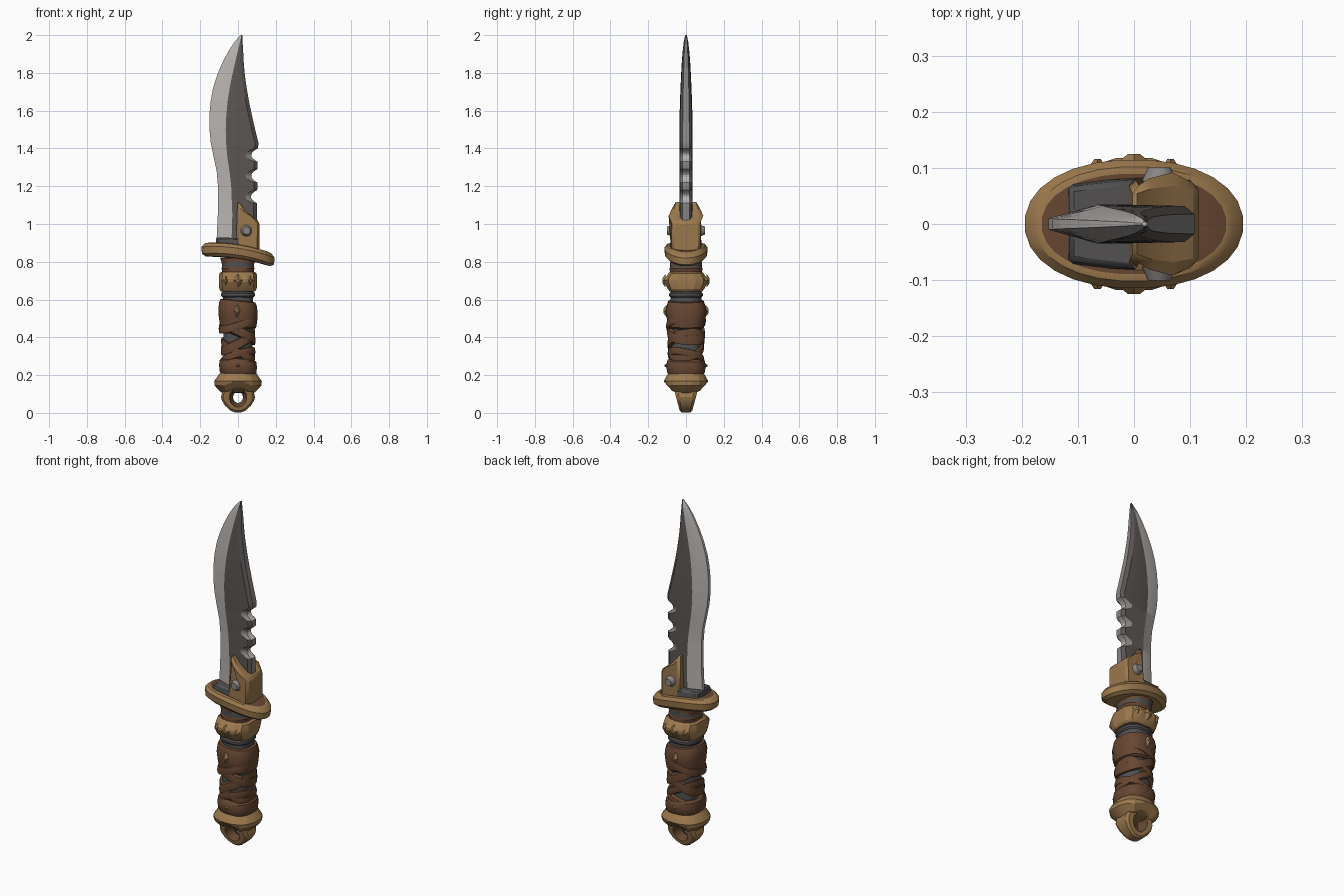
import bpy, bmesh, math
from mathutils import Matrix

if "Cube" in bpy.data.objects:
    bpy.data.objects.remove(bpy.data.objects["Cube"])


def mat(name, r, g, b):
    m = bpy.data.materials.new(name)
    m.diffuse_color = (r, g, b, 1)
    m.use_nodes = True
    m.node_tree.nodes["Principled BSDF"].inputs["Base Color"].default_value = m.diffuse_color
    return m


TAN = mat("tan brass", 0.33, 0.19, 0.075)
BROWN = mat("brown leather", 0.135, 0.062, 0.032)
SLATE = mat("dark slate", 0.085, 0.082, 0.082)
DARK = mat("dark steel", 0.105, 0.092, 0.086)
LIGHT = mat("bright steel", 0.48, 0.45, 0.43)
MID = mat("grey steel", 0.25, 0.24, 0.235)


def finish(bm, name, mats, angle=32, bevel=0):
    bmesh.ops.recalc_face_normals(bm, faces=bm.faces)
    me = bpy.data.meshes.new(name)
    bm.to_mesh(me)
    bm.free()
    for m in mats:
        me.materials.append(m)
    me.shade_smooth()
    me.set_sharp_from_angle(angle=math.radians(angle))
    ob = bpy.data.objects.new(name, me)
    bpy.context.collection.objects.link(ob)
    if bevel:
        b = ob.modifiers.new("bevel", 'BEVEL')
        b.width = bevel
        b.segments = 1
    return ob


def skin(bm, rings, caps=True, rule=None):
    """Join rings of points with quads; rule(ring, side) gives the material."""
    vs = [[bm.verts.new(p) for p in r] for r in rings]
    n = len(vs[0])
    for i in range(len(vs) - 1):
        for k in range(n):
            j = (k + 1) % n
            f = bm.faces.new((vs[i][k], vs[i][j], vs[i + 1][j], vs[i + 1][k]))
            if rule:
                f.material_index = rule(i, k)
    if caps:
        bm.faces.new(vs[0])
        bm.faces.new(vs[-1])


def lathe(name, prof, mats, n=20, e=2.5, zf=lambda x, y, i: 0, rule=None, angle=32):
    """Stack of rounded-box rings (z, rx, ry), shifted in z by zf."""
    rings = []
    for i, (z, rx, ry) in enumerate(prof):
        ring = []
        for k in range(n):
            a = 2 * math.pi * (k + 0.5) / n
            c, s = math.cos(a), math.sin(a)
            x = rx * math.copysign(abs(c) ** (2 / e), c)
            y = ry * math.copysign(abs(s) ** (2 / e), s)
            ring.append((x, y, z + zf(x, y, i)))
        rings.append(ring)
    bm = bmesh.new()
    skin(bm, rings, rule=rule)
    return finish(bm, name, mats, angle)


def prism(name, pts, mats, bevel=0):
    """Outline of (x, z, half depth) points extruded both ways in y."""
    bm = bmesh.new()
    skin(bm, [[(x, s * d, z) for x, z, d in pts] for s in (-1, 1)])
    return finish(bm, name, mats, bevel=bevel)


def lerp(tab, z):
    for (z0, *a), (z1, *b) in zip(tab, tab[1:]):
        if z <= z1:
            t = (z - z0) / (z1 - z0)
            return [p + (q - p) * t for p, q in zip(a, b)]
    return list(tab[-1][1:])


# Blade: z, cutting edge x, ridge x, spine x, half thickness
BLADE = [(0.88, -.115, -.035, .10, .035), (1.05, -.107, -.030, .10, .035),
         (1.20, -.106, -.036, .104, .035), (1.28, -.113, -.045, .104, .035),
         (1.36, -.130, -.057, .104, .035), (1.43, -.144, -.063, .108, .035),
         (1.50, -.151, -.065, .091, .035), (1.57, -.152, -.062, .075, .034),
         (1.65, -.145, -.055, .058, .032), (1.72, -.132, -.044, .046, .029),
         (1.79, -.110, -.030, .036, .026), (1.86, -.080, -.014, .030, .022),
         (1.92, -.048, .0, .027, .017), (1.97, -.014, .012, .024, .011),
         (2.0, .014, .018, .023, .004)]
NOTCHES = (1.365, 1.255, 1.145)


def notch(z):
    return max(max(0, 1 - (abs(z - c) / 0.036) ** 2) for c in NOTCHES)


zs = [0.88 + 0.01 * i for i in range(113)]
rings = []
for z in zs:
    e, r, s, t = lerp(BLADE, z)
    cut = notch(z)
    s -= 0.034 * cut
    ch = min(0.018 + 0.012 * cut, (s - r) * 0.4)
    rings.append([(e, -.3 * t, z), (r, -t, z), (s - ch, -.92 * t, z), (s, -.5 * t, z),
                  (s, .5 * t, z), (s - ch, .92 * t, z), (r, t, z), (e, .3 * t, z)])


def blade_colour(i, k):
    if k in (0, 6, 7):
        return 0
    if k in (1, 5):
        return 1
    if notch(zs[i] + 0.005) > 0:
        return 0 if k == 3 else 2
    return 2 if k == 3 else 1


bm = bmesh.new()
skin(bm, rings, rule=blade_colour)
finish(bm, "blade", [LIGHT, DARK, MID], 20)

# Blade base plate and clip with bolts
prism("blade_base_plate", [(-.12, .85, .08), (.01, .85, .085), (.01, .925, .08), (-.115, .93, .065)],
      [SLATE], 0.008)
prism("blade_clip", [(-.012, .85, .086), (.112, .83, .078), (.115, 1.01, .072),
                     (.07, 1.045, .08), (.035, 1.075, .076), (-.002, 1.125, .064)], [TAN], 0.012)
for s, side in ((-1, "front"), (1, "back")):
    bm = bmesh.new()
    bmesh.ops.create_cone(bm, cap_ends=True, segments=12, radius1=.031, radius2=.02, depth=.024,
                          matrix=Matrix.Translation((.045, s * .089, .965))
                          @ Matrix.Rotation(-s * math.pi / 2, 4, 'X'))
    finish(bm, side + "_bolt", [MID])

# Guard: bent oval slab with a dark inner top
lathe("guard", [(.817, .12, .07), (.819, .17, .095), (.836, .192, .112), (.872, .195, .115),
                (.889, .178, .102), (.892, .165, .09), (.884, .10, .06)], [TAN, BROWN],
      n=28, e=2.15, zf=lambda x, y, i: -.15 * x - .6 * x * x,
      rule=lambda i, k: 1 if i == 5 else 0)

# Handle core, neck and collar
lathe("handle_core", [(.2, .075, .078), (.45, .078, .08), (.8, .085, .085)], [SLATE])
lathe("core_rib", [(.612, .084, .082), (.62, .09, .09), (.632, .09, .09), (.64, .084, .082)], [SLATE])
lathe("neck", [(.735, .082, .085), (.765, .088, .088), (.775, .082, .083), (.82, .095, .085)], [BROWN])
lathe("collar", [(.643, .092, .088), (.655, .101, .098), (.692, .104, .116), (.708, .104, .116),
                 (.738, .101, .096), (.747, .09, .086)], [TAN], n=12, e=3.2, angle=20)


# Leather wraps: tilted bands round the core
def band(name, z, h, rx, ry, slope, dy=0):
    lathe(name, [(z - h, rx - .02, ry - .02), (z - h + .006, rx - .003, ry - .004), (z, rx, ry),
                 (z + h - .006, rx - .003, ry - .004), (z + h, rx - .02, ry - .02)], [BROWN],
          zf=lambda x, y, i: slope * x + dy * y)


lathe("upper_wrap", [(.45, .08, .085), (.46, .097, .096), (.5, .103, .102), (.54, .105, .109),
                     (.575, .101, .1), (.592, .094, .094), (.596, .08, .08)], [BROWN],
      zf=lambda x, y, i: -.1 * x)
band("wrap_strip_1", .475, .026, .103, .106, .3, .15)
band("wrap_strip_2", .425, .030, .094, .102, -.45, -.1)
band("wrap_strip_3", .375, .030, .092, .099, .5, .12)
band("wrap_strip_4", .335, .024, .091, .096, -.5, .15)
band("wrap_strip_5", .295, .024, .093, .098, .3, -.2)
lathe("lower_wrap", [(.20, .09, .09), (.215, .099, .1), (.25, .101, .106), (.275, .098, .1),
                     (.287, .085, .088)], [BROWN], zf=lambda x, y, i: -.06 * x)


# Diamond studs
def stud(name, x, y, z, w, h):
    bm = bmesh.new()
    bmesh.ops.create_cone(bm, cap_ends=True, segments=4, radius1=1, radius2=.35, depth=.016)
    m = Matrix.Translation((x, y, z))
    if abs(y) > abs(x):
        m = m @ Matrix.Rotation(math.copysign(math.pi / 2, -y), 4, 'X')
    else:
        m = m @ Matrix.Rotation(math.copysign(math.pi / 2, x), 4, 'Y') @ Matrix.Rotation(math.pi / 2, 4, 'Z')
    bm.transform(m @ Matrix.Diagonal((w, h, 1, 1)))
    finish(bm, name, [TAN], 10)


for s, side in ((-1, "front"), (1, "back")):
    stud(side + "_collar_stud", 0, s * .117, .70, .03, .036)
    stud(side + "_wrap_stud", -.005, s * .111, .54, .022, .034)
    stud(side + "_lower_stud", .0, s * .106, .25, .014, .012)
    for x in (-.065, .065):
        stud(side + "_collar_side_stud", x, s * .108, .70, .016, .026)

# Pommel: flared ring, lower edge arched over the eyelet
lathe("pommel", [(.105, .085, .06), (.115, .098, .085), (.145, .126, .114), (.168, .128, .12),
                 (.207, .10, .098), (.216, .09, .09)], [TAN], n=16, e=2.3, angle=20,
      zf=lambda x, y, i: (.03 if i < 3 else 0) * max(0, 1 - abs(x) / .06))

# Eyelet: rounded wedge with a flared hole
outer = [(.09, .085), (.085, .065), (.068, .038), (.042, .014), (.016, .002), (-.016, .002),
         (-.042, .014), (-.068, .038), (-.085, .065), (-.09, .085), (-.082, .115), (-.045, .145),
         (0, .15), (.045, .145), (.082, .115)]


def loop(pts, f, y, hole=None):
    out = []
    for x, z in pts:
        a = math.atan2(z - .083, x)
        if hole:
            x, z = hole * math.cos(a), .083 + hole * 1.15 * math.sin(a)
        else:
            x, z = x * f, .083 + (z - .083) * f
        out.append((x, y * (.03 + .27 * z), z))
    return out


profile = [loop(outer, 1, -.7), loop(outer, .88, -1), loop(outer, 1, -1, .046),
           loop(outer, 1, 0, .026), loop(outer, 1, 1, .046), loop(outer, .88, 1),
           loop(outer, 1, .7), loop(outer, 1, -.7)]
bm = bmesh.new()
skin(bm, profile, caps=False, rule=lambda i, k: 1 if i in (2, 3) else 0)
bmesh.ops.remove_doubles(bm, verts=bm.verts, dist=1e-5)
finish(bm, "pommel_eyelet", [TAN, BROWN], 25)
